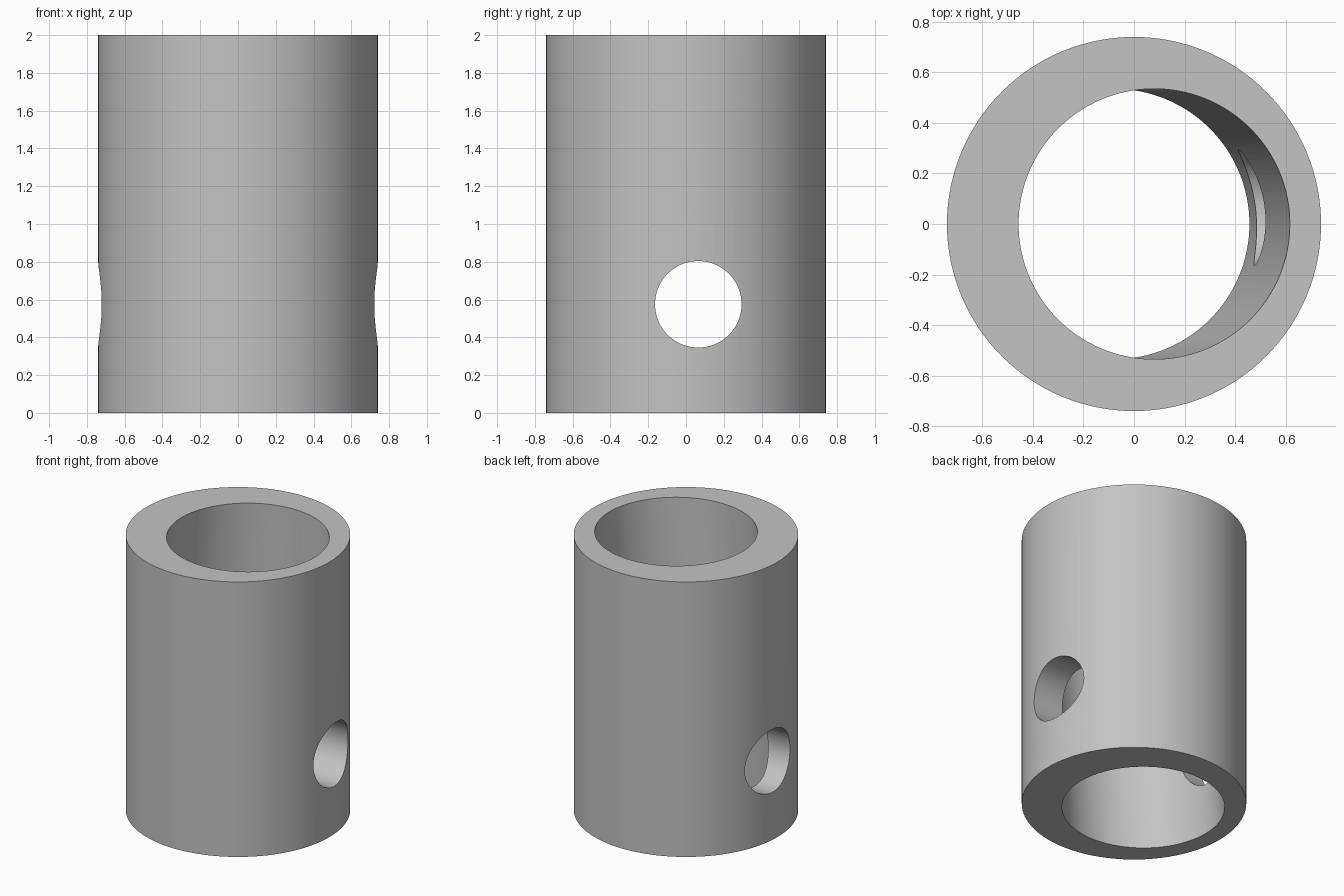
import bpy
import math

cube = bpy.data.objects.get("Cube")
if cube:
    bpy.data.objects.remove(cube, do_unlink=True)

HEIGHT = 2.0
OUTER_RADIUS = 0.74
BORE_RADIUS = 0.535
BORE_SHIFT = 0.08        # sideways offset of the tilted bore at each end
PIN_RADIUS = 0.229
PIN_Y, PIN_Z = 0.065, 0.575

grey = bpy.data.materials.new("plain_grey")
grey.use_nodes = True
colour = (0.55, 0.55, 0.55, 1)
grey.diffuse_color = colour
grey.node_tree.nodes["Principled BSDF"].inputs["Base Color"].default_value = colour


def cylinder(name, radius, depth, location, tilt=0.0):
    bpy.ops.mesh.primitive_cylinder_add(
        vertices=128, radius=radius, depth=depth,
        location=location, rotation=(0, tilt, 0))
    obj = bpy.context.object
    obj.name = name
    obj.data.materials.append(grey)
    return obj


def cut(target, cutter):
    cutter.hide_render = True
    mod = target.modifiers.new("cut", "BOOLEAN")
    mod.operation = "DIFFERENCE"
    mod.solver = "EXACT"
    mod.object = cutter
    bpy.context.view_layer.objects.active = target
    bpy.ops.object.modifier_apply(modifier=mod.name)
    bpy.data.objects.remove(cutter, do_unlink=True)


# Outer sleeve
sleeve = cylinder("sleeve", OUTER_RADIUS, HEIGHT, (0, 0, HEIGHT / 2))

# Main bore, leaning towards +x at the top
lean = math.atan2(2 * BORE_SHIFT, HEIGHT)
cut(sleeve, cylinder("bore_cutter", BORE_RADIUS, 2 * HEIGHT,
                     (0, 0, HEIGHT / 2), lean))

# Off-centre pin hole through both side walls
cut(sleeve, cylinder("pin_hole_cutter", PIN_RADIUS, 3 * OUTER_RADIUS,
                     (0, PIN_Y, PIN_Z), math.pi / 2))

# Smooth walls with crisp rims
bpy.ops.object.select_all(action="DESELECT")
sleeve.select_set(True)
bpy.context.view_layer.objects.active = sleeve
bpy.ops.object.shade_smooth_by_angle(angle=math.radians(30))
